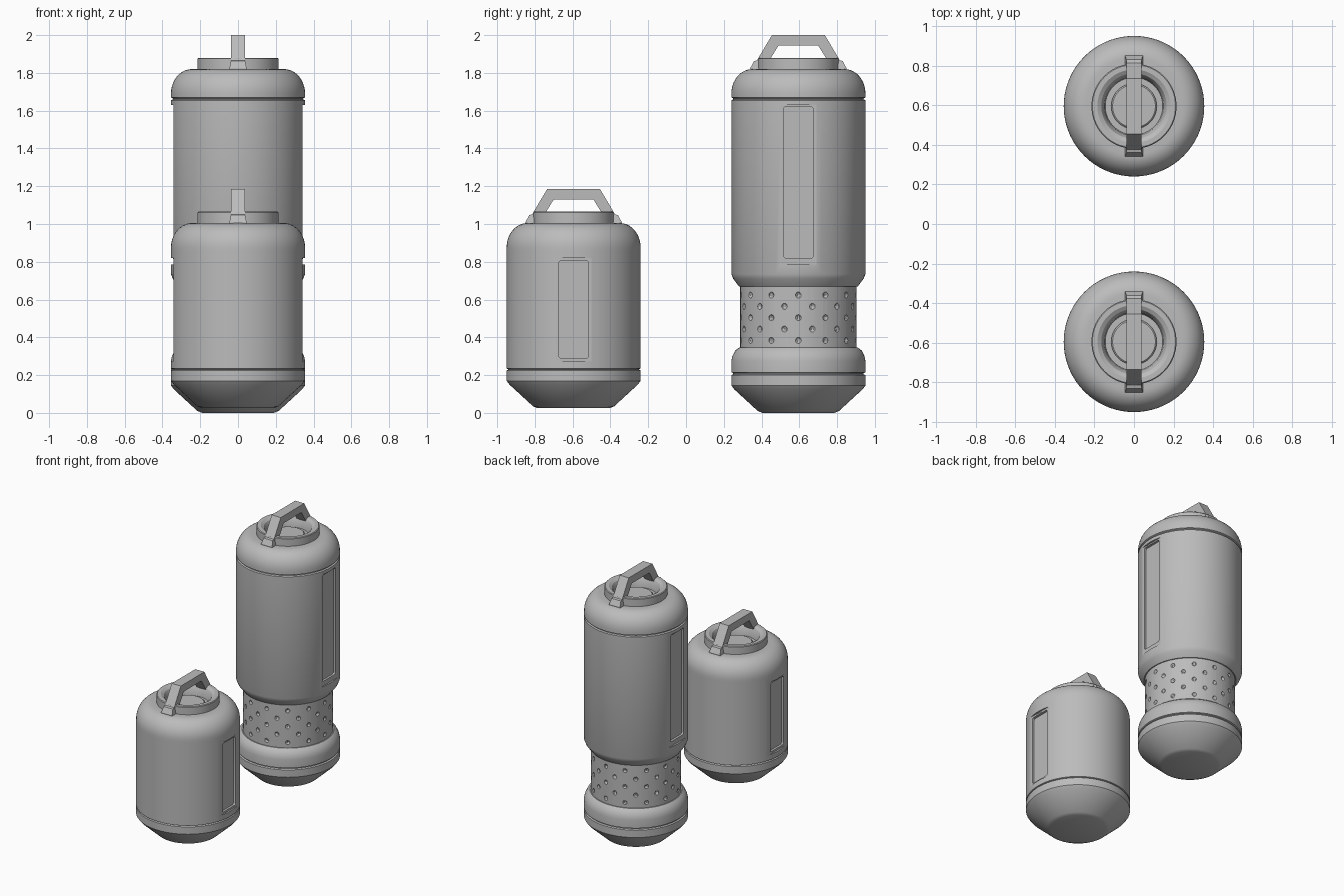
import bpy
import bmesh
import math
from mathutils import Matrix, Vector

if "Cube" in bpy.data.objects:
    bpy.data.objects.remove(bpy.data.objects["Cube"], do_unlink=True)

GREY = (0.5, 0.5, 0.5, 1)
metal = bpy.data.materials.new("grey metal")
metal.use_nodes = True
metal.diffuse_color = GREY
metal.node_tree.nodes["Principled BSDF"].inputs["Base Color"].default_value = GREY

R = 0.355
SEGMENTS = 72


def finish(name, bm, y, z=0, smooth=True):
    bmesh.ops.recalc_face_normals(bm, faces=bm.faces)
    mesh = bpy.data.meshes.new(name)
    bm.to_mesh(mesh)
    bm.free()
    obj = bpy.data.objects.new(name, mesh)
    bpy.context.collection.objects.link(obj)
    obj.location = (0, y, z)
    mesh.materials.append(metal)
    if smooth:
        bpy.ops.object.select_all(action="DESELECT")
        obj.select_set(True)
        bpy.context.view_layer.objects.active = obj
        bpy.ops.object.shade_smooth_by_angle(angle=math.radians(30))
    return obj


def lathe(name, profile, y, z=0):
    """Turn a (radius, height) profile that starts and ends on the axis."""
    bm = bmesh.new()
    verts = [bm.verts.new((r, 0, h)) for r, h in profile]
    edges = [bm.edges.new(pair) for pair in zip(verts, verts[1:])]
    bmesh.ops.spin(bm, geom=verts + edges, axis=(0, 0, 1), cent=(0, 0, 0),
                   angle=math.tau, steps=SEGMENTS, use_merge=True)
    bmesh.ops.remove_doubles(bm, verts=bm.verts, dist=1e-4)
    return finish(name, bm, y, z)


def prism(name, outline, width, y, z):
    """Extrude a (y, z) outline across x; width gives the half width at a height."""
    bm = bmesh.new()
    sides = [[bm.verts.new((s * width(h), d, h)) for d, h in outline] for s in (-1, 1)]
    for side in sides:
        bm.faces.new(side)
    for i in range(len(outline)):
        j = (i + 1) % len(outline)
        bm.faces.new((sides[0][i], sides[0][j], sides[1][j], sides[1][i]))
    return finish(name, bm, y, z, smooth=False)


def cut(obj, cutter):
    mod = obj.modifiers.new("cut", "BOOLEAN")
    mod.operation = "DIFFERENCE"
    mod.solver = "EXACT"
    mod.object = cutter
    bpy.ops.object.select_all(action="DESELECT")
    obj.select_set(True)
    bpy.context.view_layer.objects.active = obj
    bpy.context.view_layer.update()
    bpy.ops.object.modifier_apply(modifier=mod.name)
    bpy.data.objects.remove(cutter, do_unlink=True)
    bpy.ops.object.shade_smooth_by_angle(angle=math.radians(30))


def recess(obj, depth_x, half, low, high, y):
    """Cut a round-cornered pocket into both the left and right sides."""
    bm = bmesh.new()
    for side in (-1, 1):
        place = (Matrix.Translation((side * (depth_x + 0.1), 0, (low + high) / 2))
                 @ Matrix.Diagonal((0.2, 2 * half, high - low, 1)))
        bmesh.ops.create_cube(bm, size=1, matrix=place)
    corners = [e for e in bm.edges
               if abs(e.verts[0].co.x - e.verts[1].co.x) > 0.1]
    bmesh.ops.bevel(bm, geom=corners, offset=0.012, segments=3, affect="EDGES", profile=0.5)
    cutter = finish("pocket_cutter", bm, y, smooth=False)
    cutter.hide_render = True
    cut(obj, cutter)


def add_base(name, y, z):
    lathe(name + "_base", [(0, 0), (0.19, 0), (0.215, 0.01), (0.34, 0.125), (R, 0.145),
                           (R, 0.2), (0.345, 0.205), (0.345, 0.22), (0, 0.22)], y, z)


def add_top(name, y, z):
    # Domed lid with an open centre
    dome = [(0.245 + 0.11 * math.cos(a), 1.69 + 0.13 * math.sin(a))
            for a in (math.radians(i * 9) for i in range(11))]
    lathe(name + "_lid", [(0, 1.63), (0.345, 1.63), (0.345, 1.665), (R, 1.67)]
          + dome + [(0.2, 1.82), (0.2, 1.7), (0, 1.7)], y, z)
    # Collar with a dished valve well
    lathe(name + "_collar", [(0, 1.72), (0.215, 1.72), (0.215, 1.875), (0.21, 1.88),
                             (0.185, 1.88), (0.165, 1.868), (0.15, 1.84), (0.145, 1.8),
                             (0.115, 1.8), (0.115, 1.812), (0.108, 1.818), (0, 1.818)], y, z)
    # Carrying handle and its two feet
    half = [(0.235, 1.84), (0.14, 2.0)]
    inner = [(0.105, 1.945), (0.17, 1.84)]
    outline = half + [(-d, h) for d, h in half[::-1]]
    outline += [(-d, h) for d, h in inner[::-1]] + inner
    prism(name + "_handle", outline, lambda h: 0.038, y, z)
    for side, label in ((-1, "front"), (1, "back")):
        foot = [(0.2, 1.81), (0.255, 1.81), (0.255, 1.825), (0.235, 1.862), (0.2, 1.872)]
        prism(f"{name}_{label}_handle_foot", [(side * d, h) for d, h in foot],
              lambda h: 0.036 + (1.872 - h) * 0.2, y, z)


def add_body(name, y, lower, top, pocket, window):
    body = lathe(name + "_body", lower + [(R, top - 0.005), (0.345, top), (0, top)], y)
    recess(body, 0.342, 0.102, *pocket, y)
    recess(body, 0.325, 0.078, *window, y)


# Short canister at the front
y = -0.595
add_base("short", y, 0.025)
add_body("short", y, [(0, 0.23), (0.345, 0.23), (R, 0.235)], 0.86, (0.275, 0.82), (0.29, 0.805))
add_top("short", y, -0.805 - 0.01)

# Tall canister at the back
y = 0.595
add_base("tall", y, 0)
lathe("tall_lower_ring", [(0, 0.21), (0.345, 0.21), (R, 0.215), (R, 0.275), (0.35, 0.3),
                          (0.335, 0.33), (0.315, 0.345), (0, 0.345)], y)
add_body("tall", y, [(0, 0.67), (0.315, 0.67), (0.345, 0.71), (R, 0.735)], 1.66,
         (0.785, 1.63), (0.82, 1.62))
add_top("tall", y, 0)

# Dimpled neck: staggered rows of small round hollows
neck = lathe("tall_neck", [(0, 0.33), (0.308, 0.33), (0.308, 0.68), (0, 0.68)], y)
bm = bmesh.new()
COUNT = 13
for row in range(5):
    for i in range(COUNT):
        turn = math.tau * (i + row % 2 / 2) / COUNT
        spot = Vector((0.314 * math.cos(turn), 0.314 * math.sin(turn), 0.384 + row * 0.06))
        bmesh.ops.create_uvsphere(bm, u_segments=10, v_segments=6, radius=0.0175,
                                  matrix=Matrix.Translation(spot))
dimples = finish("dimple_cutter", bm, y, smooth=False)
dimples.hide_render = True
cut(neck, dimples)
